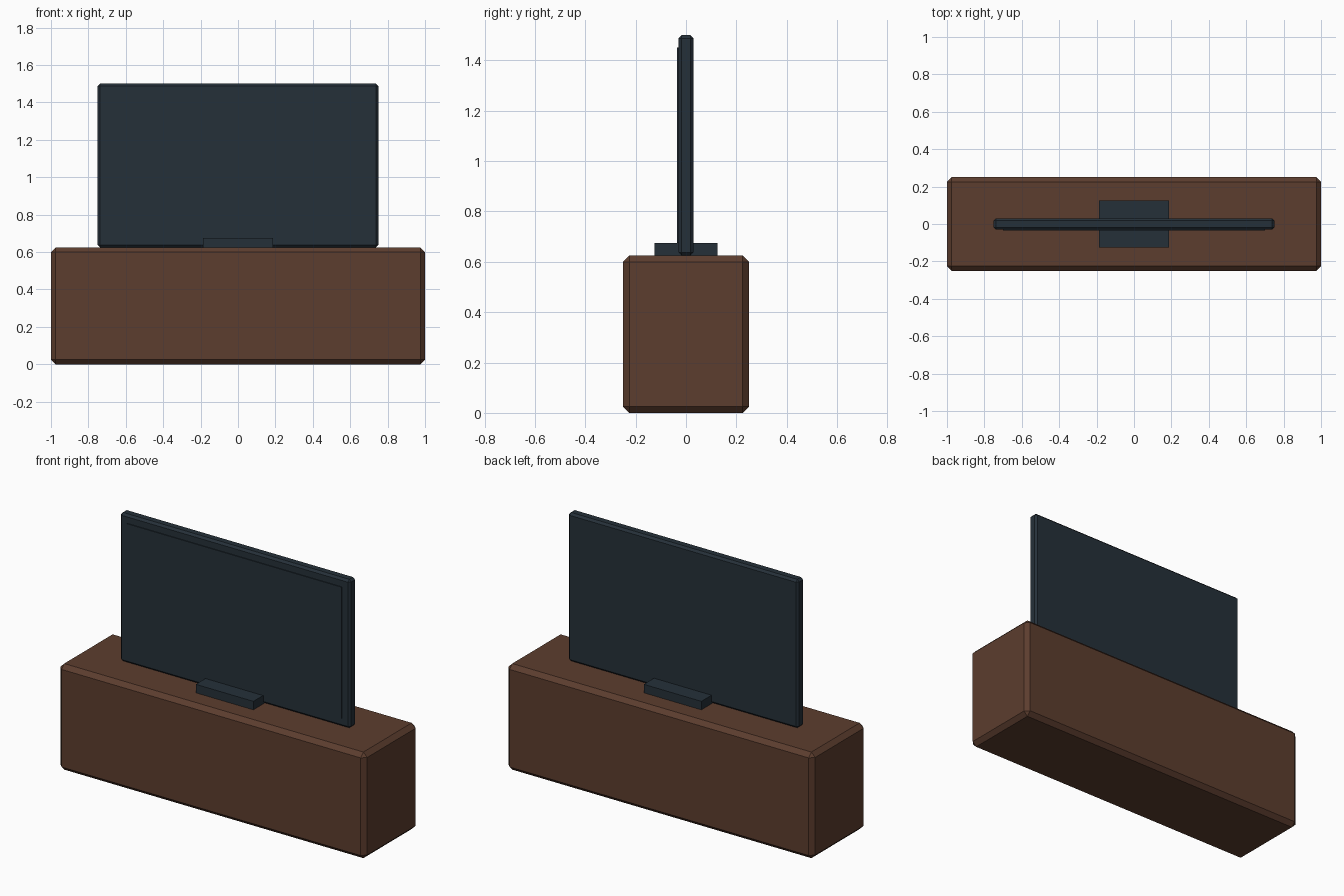
import bpy

cube = bpy.data.objects.get("Cube")
if cube:
    bpy.data.objects.remove(cube, do_unlink=True)


def srgb(*rgb):
    return tuple(((c / 255 + 0.055) / 1.055) ** 2.4 for c in rgb) + (1.0,)


def material(name, color):
    mat = bpy.data.materials.new(name)
    mat.use_nodes = True
    mat.diffuse_color = color
    mat.node_tree.nodes["Principled BSDF"].inputs["Base Color"].default_value = color
    return mat


def box(name, mat, x, y, z, bevel=0.0):
    """Box spanning the (low, high) ranges x, y and z, with chamfered edges."""
    spans = (x, y, z)
    bpy.ops.mesh.primitive_cube_add(size=1, location=[(a + b) / 2 for a, b in spans])
    obj = bpy.context.object
    obj.name = name
    obj.scale = [b - a for a, b in spans]
    bpy.ops.object.transform_apply(location=False, rotation=False, scale=True)
    obj.data.materials.append(mat)
    if bevel:
        mod = obj.modifiers.new("Chamfer", "BEVEL")
        mod.width = bevel
        mod.segments = 1
    return obj


wood = material("dark brown wood", srgb(92, 61, 46))
plastic = material("dark blue grey plastic", srgb(37, 48, 57))

TOP = 0.625  # cabinet top

# Low cabinet
box("cabinet", wood, (-1, 1), (-0.25, 0.25), (0, TOP), 0.025)

# Television: foot, casing and slightly raised front panel
box("screen_foot", plastic, (-0.1875, 0.1875), (-0.125, 0.125), (TOP, TOP + 0.05))
box("screen_casing", plastic, (-0.75, 0.75), (-0.03, 0.03), (TOP, 1.5), 0.0125)
box("screen_panel", plastic, (-0.7, 0.7), (-0.035, -0.028), (TOP + 0.05, 1.45))
